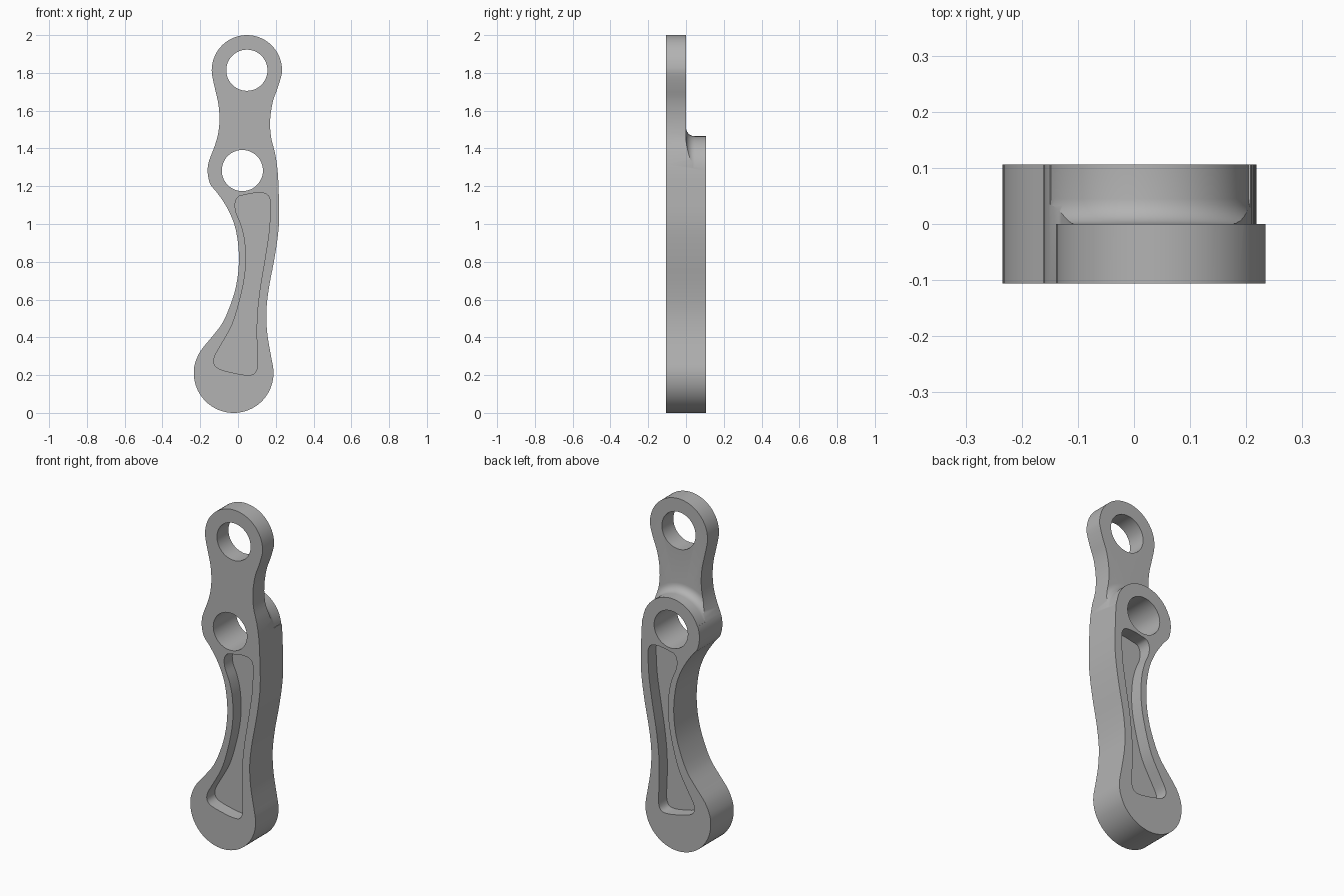
import bpy, bmesh
from math import sin, cos, radians
from mathutils import Vector

if "Cube" in bpy.data.objects:
    bpy.data.objects.remove(bpy.data.objects["Cube"])

HALF = 0.106                     # half thickness of the full arm
POCKET = 0.075                   # pocket depth on each side
TOP, MID, FOOT = (0.047, 1.814), (0.023, 1.283), (-0.023, 0.211)

steel = bpy.data.materials.new("grey metal")
steel.use_nodes = True
GREY = (0.45, 0.45, 0.45, 1)
steel.diffuse_color = GREY
steel.node_tree.nodes["Principled BSDF"].inputs["Base Color"].default_value = GREY


def arc(centre, r, start, end, steps):
    angles = [radians(start + (end - start) * i / steps) for i in range(steps + 1)]
    return [(centre[0] + r * cos(a), centre[1] + r * sin(a)) for a in angles]


def smooth_loop(points, steps=3):
    """Closed Catmull-Rom curve through the points."""
    p = [Vector(q) for q in points]
    n, out = len(p), []
    for i in range(n):
        a, b, c, d = p[i - 1], p[i], p[(i + 1) % n], p[(i + 2) % n]
        for k in range(steps):
            t = k / steps
            out.append(b + (c - a) * t / 2 + (a * 2 - b * 5 + c * 4 - d) * t * t / 2
                       + (b * 3 - a - c * 3 + d) * t ** 3 / 2)
    return out


def make_object(name, bm):
    bmesh.ops.recalc_face_normals(bm, faces=bm.faces)
    mesh = bpy.data.meshes.new(name)
    bm.to_mesh(mesh)
    bm.free()
    mesh.materials.append(steel)
    obj = bpy.data.objects.new(name, mesh)
    bpy.context.collection.objects.link(obj)
    return obj


def prism(name, loop, y0, y1):
    bm = bmesh.new()
    face = bm.faces.new([bm.verts.new((x, y0, z)) for x, z in loop])
    ext = bmesh.ops.extrude_face_region(bm, geom=[face])
    moved = [v for v in ext["geom"] if isinstance(v, bmesh.types.BMVert)]
    bmesh.ops.translate(bm, verts=moved, vec=(0, y1 - y0, 0))
    return make_object(name, bm)


def cut(target, cutter):
    cutter.hide_render = True
    mod = target.modifiers.new("cut", "BOOLEAN")
    mod.operation, mod.solver, mod.object = "DIFFERENCE", "EXACT", cutter
    bpy.context.view_layer.objects.active = target
    bpy.ops.object.modifier_apply(modifier=mod.name)
    bpy.data.objects.remove(cutter)


# Arm silhouette, counter-clockwise from the right of the top eye
left_neck = [(-0.118, 1.7), (-0.103, 1.63), (-0.098, 1.55), (-0.105, 1.48), (-0.121, 1.42)]
left_waist = [(-0.11, 1.165), (-0.06, 1.09), (-0.02, 1.0), (0, 0.9), (0.005, 0.8),
              (-0.005, 0.7), (-0.03, 0.6), (-0.08, 0.48), (-0.14, 0.4), (-0.197, 0.33)]
right_side = [(0.175, 0.3), (0.155, 0.42), (0.15, 0.54), (0.165, 0.67), (0.19, 0.8),
              (0.21, 0.93), (0.218, 1.03), (0.216, 1.15), (0.21, 1.28), (0.195, 1.38),
              (0.175, 1.46), (0.17, 1.55), (0.185, 1.65), (0.21, 1.72)]
outline = (arc(TOP, 0.186, -5, 190, 14) + left_neck + arc(MID, 0.184, 155, 205, 4)
           + left_waist + arc(FOOT, 0.211, 165, 365, 14) + right_side)
arm = prism("lever_arm", smooth_loop(outline), -HALF, HALF)

# Thin the upper back, leaving a round boss with a filleted root
bm = bmesh.new()
boss_r, fillet = 0.182, 0.045
profile = [(boss_r + fillet - q, w) for q, w in
           [(fillet * sin(radians(a)), fillet * (1 - cos(radians(a)))) for a in range(0, 91, 15)]]
profile += [(boss_r, 0.2), (1, 0.2), (1, 0)]
rings = []
for a in range(5, 161, 5):
    ca, sa = cos(radians(a)), sin(radians(a))
    rings.append([bm.verts.new((MID[0] + r * ca, y, MID[1] + r * sa)) for r, y in profile])
for r0, r1 in zip(rings, rings[1:]):
    for i in range(len(profile)):
        j = (i + 1) % len(profile)
        bm.faces.new((r0[i], r0[j], r1[j], r1[i]))
bm.faces.new(rings[0])
bm.faces.new(rings[-1])
cut(arm, make_object("step_cutter", bm))

# Through holes
for centre in (TOP, MID):
    cut(arm, prism("hole_cutter", arc(centre, 0.109, 0, 352.5, 47), -0.3, 0.3))

# Matching lightening pockets on the front and back
pocket = smooth_loop([
    (-0.015, 1.11), (0, 1.143), (0.03, 1.153), (0.1, 1.165), (0.15, 1.158), (0.17, 1.125),
    (0.17, 1.05), (0.163, 0.95), (0.14, 0.8), (0.115, 0.65), (0.1, 0.5), (0.1, 0.35),
    (0.104, 0.26), (0.09, 0.212), (0.05, 0.2), (-0.03, 0.213), (-0.1, 0.233),
    (-0.126, 0.26), (-0.123, 0.3), (-0.09, 0.36), (-0.03, 0.47), (0.01, 0.6),
    (0.035, 0.72), (0.042, 0.82), (0.035, 0.92), (0.015, 1.0), (-0.01, 1.06)])
for side in (-1, 1):
    cut(arm, prism("pocket_cutter", pocket, side * (HALF - POCKET), side * 0.3))

# Soft walls with crisp rims
bpy.ops.object.select_all(action="DESELECT")
arm.select_set(True)
bpy.context.view_layer.objects.active = arm
bpy.ops.object.shade_smooth_by_angle(angle=radians(35))
